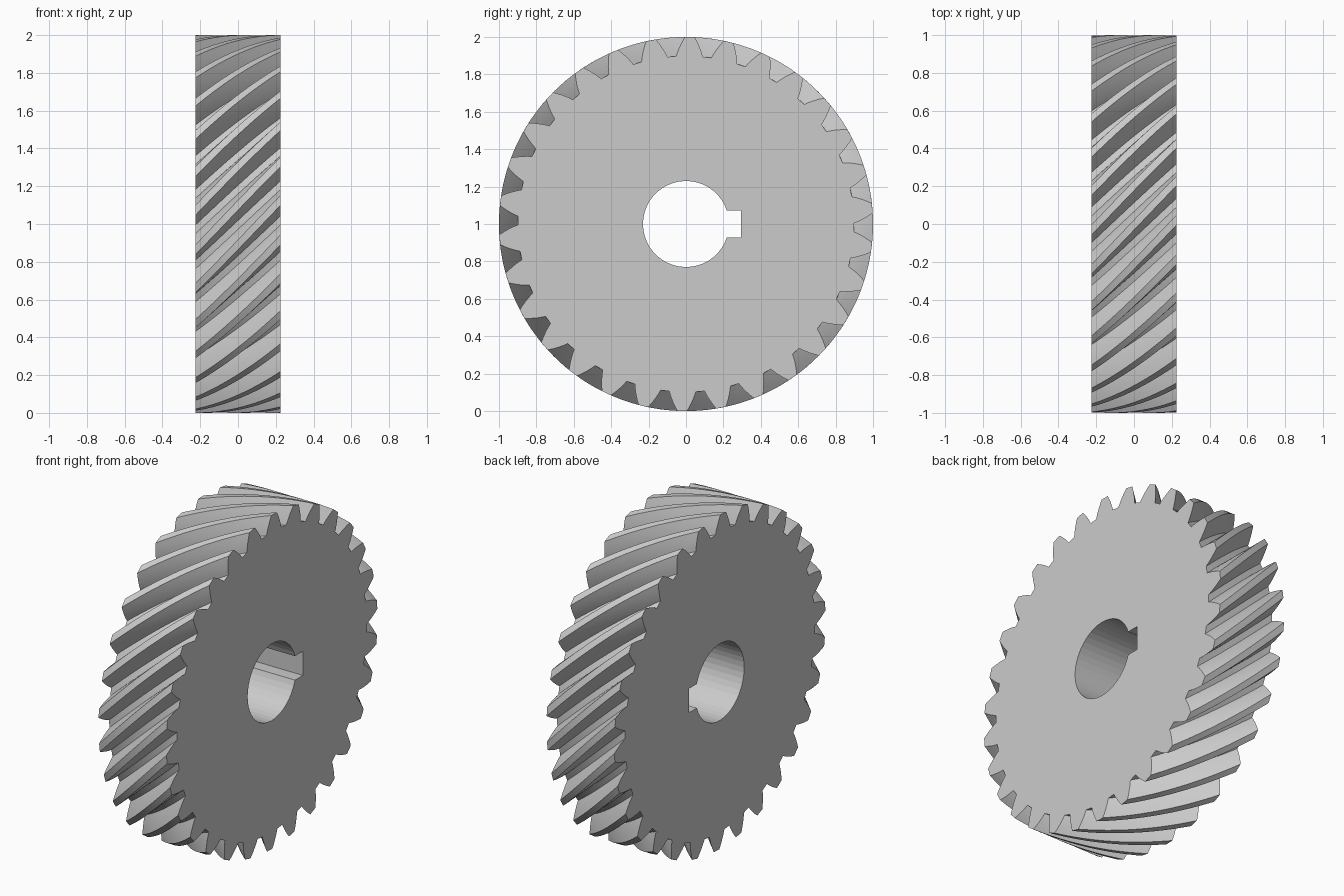
import bpy
import bmesh
from math import sin, cos, tan, acos, asin, atan, radians, pi, sqrt

if "Cube" in bpy.data.objects:
    bpy.data.objects.remove(bpy.data.objects["Cube"], do_unlink=True)

# Gear proportions: helical involute teeth, axis along x
TEETH = 30
HALF_WIDTH = 0.225
HELIX = radians(45)
OUTER = 1.0
MODULE = OUTER / (TEETH / 2 + cos(HELIX))
PITCH = MODULE * TEETH / 2
ROOT = OUTER - 2.25 * MODULE * cos(HELIX)
PRESSURE = atan(tan(radians(20)) / cos(HELIX))
BASE = PITCH * cos(PRESSURE)
PHASE = radians(4.8)
BORE, KEY_DEPTH, KEY_HALF = 0.23, 0.293, 0.072
LAYERS, FLANK_STEPS, BORE_STEPS = 20, 6, 40


def half_angle(r):
    """Half the angle a tooth spans at radius r, on an involute flank."""
    a = acos(BASE / r)
    return pi / (2 * TEETH) + (tan(PRESSURE) - PRESSURE) - (tan(a) - a)


def tooth_outline():
    """Polar points (radius, angle) round the whole toothed rim."""
    radii = [ROOT + (OUTER - ROOT) * i / (FLANK_STEPS - 1) for i in range(FLANK_STEPS)]
    flank = [(r, half_angle(r)) for r in radii]
    tooth = [(r, -a) for r, a in flank] + [(r, a) for r, a in reversed(flank)]
    return [(r, a + 2 * pi * t / TEETH) for t in range(TEETH) for r, a in tooth]


def bore_outline():
    """Polar points round the bore, with a square keyway towards +y."""
    a = asin(KEY_HALF / BORE)
    arc = [(BORE, a + (2 * pi - 2 * a) * i / BORE_STEPS) for i in range(BORE_STEPS + 1)]
    corner = sqrt(KEY_DEPTH ** 2 + KEY_HALF ** 2)
    b = asin(KEY_HALF / corner)
    return arc + [(corner, -b), (corner, b)]


def add_ring(bm, outline, x, turn):
    return [bm.verts.new((x, r * cos(a + turn), 1 + r * sin(a + turn))) for r, a in outline]


def bridge(bm, lower, upper):
    n = len(lower)
    return [bm.faces.new((lower[i], lower[(i + 1) % n], upper[(i + 1) % n], upper[i]))
            for i in range(n)]


def loop_edges(bm, ring):
    return [bm.edges.get((v, ring[i - 1])) for i, v in enumerate(ring)]


steel = bpy.data.materials.new("plain grey steel")
steel.use_nodes = True
grey = (0.6, 0.6, 0.6, 1)
steel.diffuse_color = grey
steel.node_tree.nodes["Principled BSDF"].inputs["Base Color"].default_value = grey

bm = bmesh.new()

# Twisted toothed rim
rim = []
for k in range(LAYERS + 1):
    x = -HALF_WIDTH + 2 * HALF_WIDTH * k / LAYERS
    rim.append(add_ring(bm, tooth_outline(), x, PHASE + (HALF_WIDTH - x) * tan(HELIX) / PITCH))
for lower, upper in zip(rim, rim[1:]):
    bridge(bm, lower, upper)

# Straight bore and keyway
bore = [add_ring(bm, bore_outline(), x, 0) for x in (-HALF_WIDTH, HALF_WIDTH)]
bore_faces = bridge(bm, bore[0], bore[1])
bm.faces.index_update()
bore_ids = [f.index for f in bore_faces]

# Flat side faces
for outer, inner, side in ((rim[0], bore[0], -1), (rim[-1], bore[1], 1)):
    bmesh.ops.triangle_fill(bm, edges=loop_edges(bm, outer) + loop_edges(bm, inner),
                            use_beauty=True, normal=(side, 0, 0))
bmesh.ops.recalc_face_normals(bm, faces=bm.faces)

mesh = bpy.data.meshes.new("helical_gear")
bm.to_mesh(mesh)
bm.free()
mesh.materials.append(steel)
gear = bpy.data.objects.new("helical_gear", mesh)
bpy.context.collection.objects.link(gear)

# Smooth flanks with crisp edges, faceted bore
bpy.ops.object.select_all(action='DESELECT')
gear.select_set(True)
bpy.context.view_layer.objects.active = gear
bpy.ops.object.shade_smooth_by_angle(angle=radians(25))
for i in bore_ids:
    mesh.polygons[i].use_smooth = False
